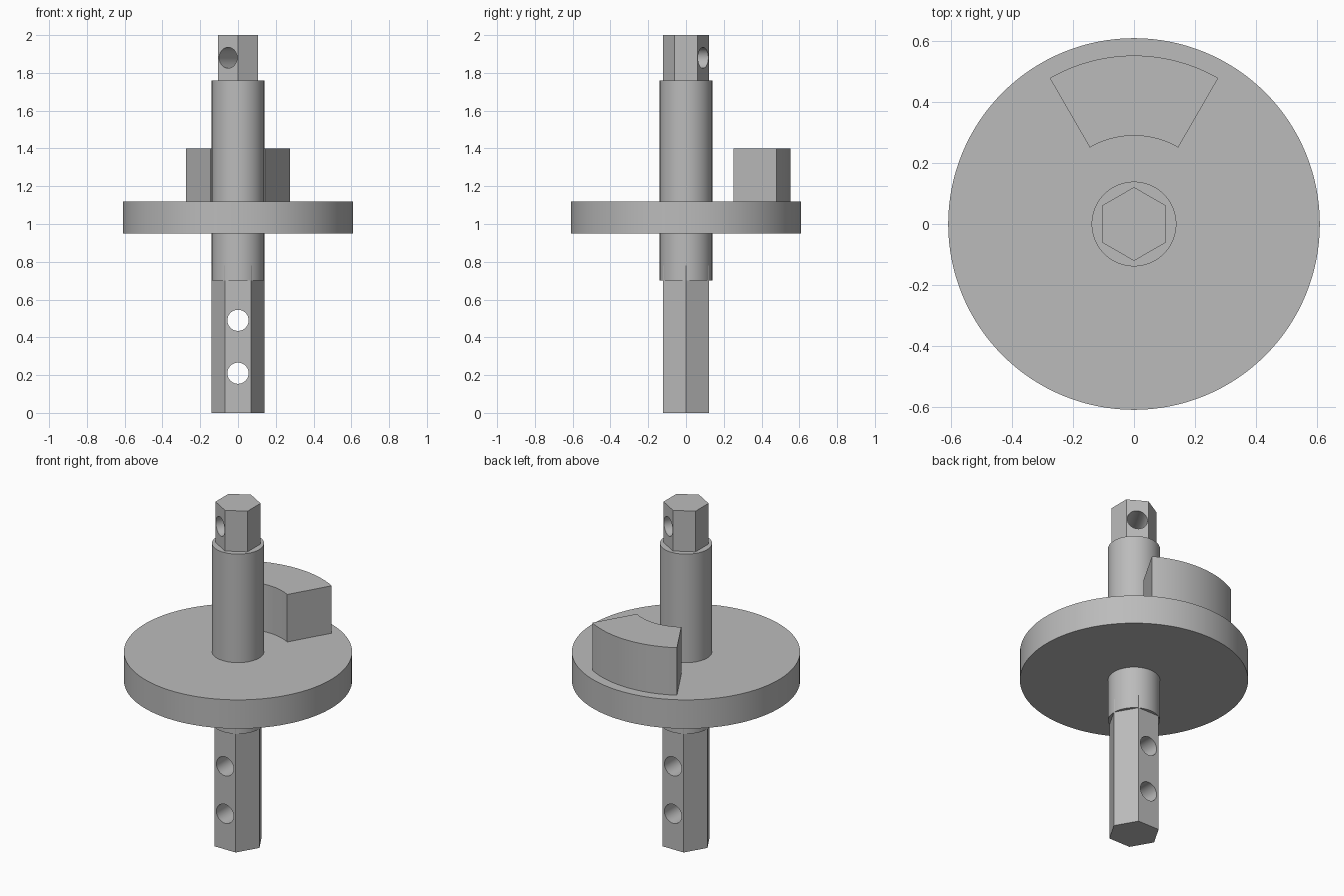
import bpy
import bmesh
import math
from mathutils import Matrix

if "Cube" in bpy.data.objects:
    bpy.data.objects.remove(bpy.data.objects["Cube"], do_unlink=True)

steel = bpy.data.materials.new("plain_grey")
steel.use_nodes = True
GREY = (0.5, 0.5, 0.5, 1)
steel.diffuse_color = GREY
steel.node_tree.nodes["Principled BSDF"].inputs["Base Color"].default_value = GREY


def arc(radius, start, end, steps):
    """Points along an arc, angles in degrees, both ends included."""
    angles = [math.radians(start + (end - start) * i / steps) for i in range(steps + 1)]
    return [(radius * math.cos(a), radius * math.sin(a)) for a in angles]


def ring(radius, sides, start=0):
    return arc(radius, start, start + 360, sides)[:-1]


def prism(name, outline, bottom, top):
    """Extrude a flat outline upwards into a solid."""
    bm = bmesh.new()
    base = bm.faces.new([bm.verts.new((x, y, bottom)) for x, y in outline])
    grown = bmesh.ops.extrude_face_region(bm, geom=[base], use_keep_orig=True)
    moved = [v for v in grown["geom"] if isinstance(v, bmesh.types.BMVert)]
    bmesh.ops.translate(bm, vec=(0, 0, top - bottom), verts=moved)
    bmesh.ops.recalc_face_normals(bm, faces=bm.faces)
    mesh = bpy.data.meshes.new(name)
    bm.to_mesh(mesh)
    bm.free()
    mesh.materials.append(steel)
    obj = bpy.data.objects.new(name, mesh)
    bpy.context.collection.objects.link(obj)
    return obj


def activate(obj):
    bpy.ops.object.select_all(action="DESELECT")
    obj.select_set(True)
    bpy.context.view_layer.objects.active = obj


def drill(obj, height, radius, turn):
    """Cut a round hole through the axis; turn rotates it away from the front."""
    cutter = prism("drill_cutter", ring(radius, 48), -0.4, 0.4)
    cutter.data.transform(Matrix.Translation((0, 0, height))
                          @ Matrix.Rotation(math.radians(turn), 4, "Z")
                          @ Matrix.Rotation(math.radians(90), 4, "X"))
    cutter.hide_render = True
    activate(obj)
    cut = obj.modifiers.new("hole", "BOOLEAN")
    cut.operation = "DIFFERENCE"
    cut.solver = "EXACT"
    cut.object = cutter
    bpy.ops.object.modifier_apply(modifier=cut.name)
    bpy.data.objects.remove(cutter, do_unlink=True)


# Hexagonal lower shank with two cross holes
lower_shank = prism("lower_hex_shank", ring(0.14, 6), 0, 0.78)
for hole_height in (0.21, 0.49):
    drill(lower_shank, hole_height, 0.056, 0)

# Round shaft and flange disc
shaft = prism("round_shaft", ring(0.139, 96), 0.7, 1.76)
disc = prism("flange_disc", ring(0.61, 128), 0.95, 1.12)

# Curved lug standing on the disc at the back
lug = prism("curved_lug", arc(0.553, 60, 120, 32) + arc(0.29, 120, 60, 32), 1.1, 1.4)

# Hexagonal top drive with one cross hole through opposite flats
top_drive = prism("top_hex_drive", ring(0.121, 6, 90), 1.7, 2)
drill(top_drive, 1.88, 0.055, -30)

# Smooth the round walls, keep the edges sharp
for part in (lower_shank, shaft, disc, lug, top_drive):
    activate(part)
    bpy.ops.object.shade_smooth_by_angle(angle=math.radians(30))
